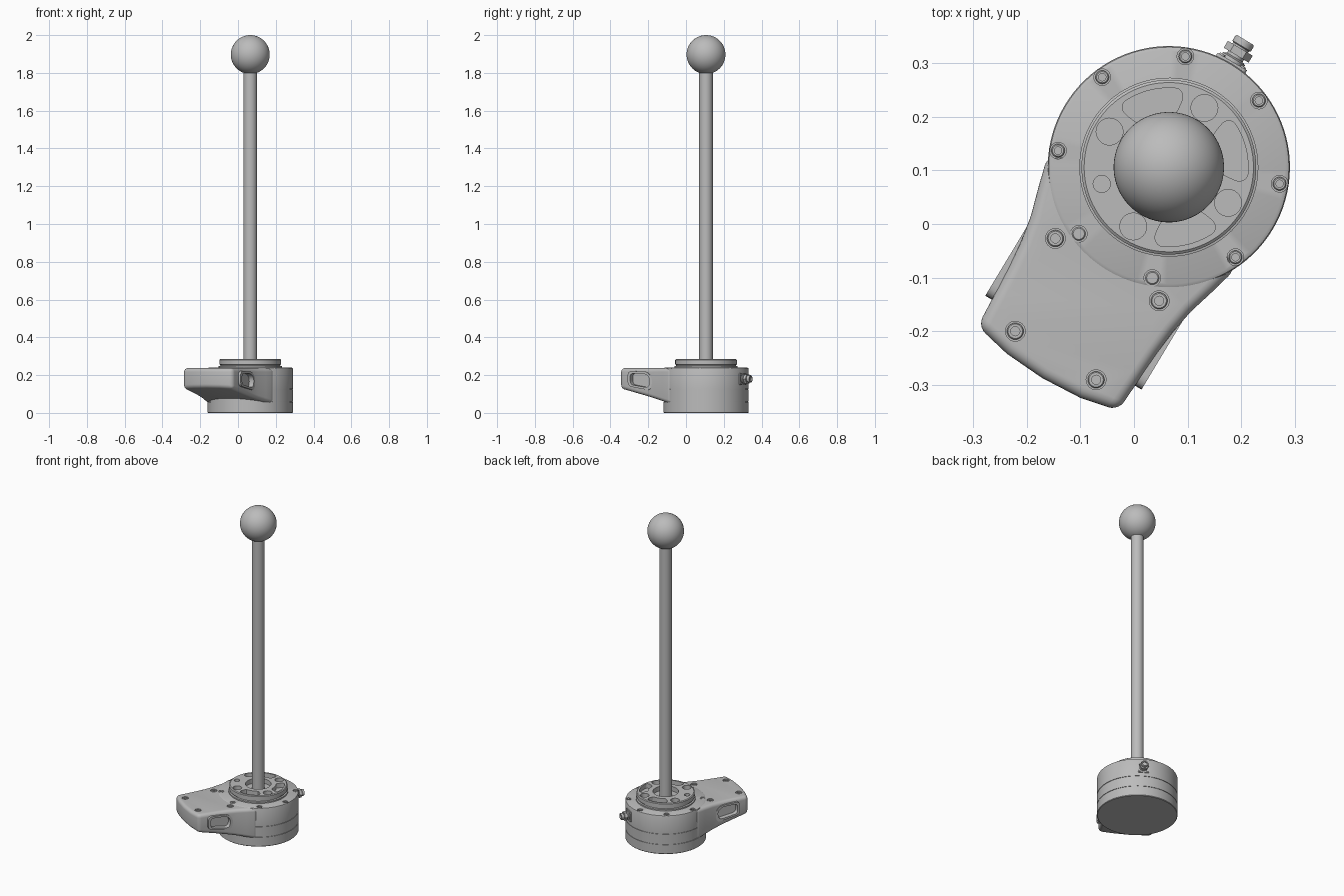
import bpy, bmesh, math
from math import sin, cos, pi, radians

cube = bpy.data.objects.get("Cube")
if cube:
    bpy.data.objects.remove(cube)

CX, CY, TURN = 0.065, 0.106, radians(-31)   # column axis and heading of the arm

grey = bpy.data.materials.new("satin_grey")
grey.use_nodes = True
colour = (0.5, 0.5, 0.5, 1)
grey.diffuse_color = colour
grey.node_tree.nodes["Principled BSDF"].inputs["Base Color"].default_value = colour


def finish(name, bm):
    bmesh.ops.remove_doubles(bm, verts=bm.verts, dist=1e-5)
    bmesh.ops.recalc_face_normals(bm, faces=bm.faces)
    me = bpy.data.meshes.new(name)
    bm.to_mesh(me)
    bm.free()
    me.materials.append(grey)
    ob = bpy.data.objects.new(name, me)
    bpy.context.collection.objects.link(ob)
    ob.location = (CX, CY, 0)
    ob.rotation_euler = (0, 0, TURN)
    return ob


def select(ob):
    bpy.ops.object.select_all(action='DESELECT')
    ob.select_set(True)
    bpy.context.view_layer.objects.active = ob


def smooth(ob, angle=32):
    select(ob)
    bpy.ops.object.shade_smooth_by_angle(angle=radians(angle))


def up(x, y, h):
    return (x, y, h)


def sideways(y, z, h):
    return (h, y, z)


def backward(x, z, h):
    return (x, h, z + 0.18)


def add_prism(bm, pts, lo, hi, place=up):
    """Extrude an outline from lo to hi; lo may be a function of the point."""
    low = [bm.verts.new(place(*p, lo(*p) if callable(lo) else lo)) for p in pts]
    high = [bm.verts.new(place(*p, hi)) for p in pts]
    bm.faces.new(low)
    bm.faces.new(high)
    for i in range(len(pts)):
        j = (i + 1) % len(pts)
        bm.faces.new((low[i], low[j], high[j], high[i]))


def prism(name, pts, lo, hi, place=up):
    bm = bmesh.new()
    add_prism(bm, pts, lo, hi, place)
    return finish(name, bm)


def circle(x, y, r, n=32):
    return [(x + r * cos(2 * pi * i / n), y + r * sin(2 * pi * i / n)) for i in range(n)]


def lathe(name, profile, x=0, y=0, steps=32, place=up):
    """Turn a profile of (radius, height) about an axis."""
    bm = bmesh.new()
    rings = []
    for r, h in profile:
        rings.append([bm.verts.new(place(px, py, h)) for px, py in circle(x, y, r, steps)]
                     if r else [bm.verts.new(place(x, y, h))] * steps)
    for a, b in zip(rings, rings[1:]):
        for i in range(steps):
            j = (i + 1) % steps
            bm.faces.new(list(dict.fromkeys((a[i], a[j], b[j], b[i]))))
    ob = finish(name, bm)
    smooth(ob)
    return ob


def rounded(pts, radius, n=5):
    """Round each corner of an outline with a small curve."""
    out = []
    for i, (x, y) in enumerate(pts):
        ends = []
        for qx, qy in (pts[i - 1], pts[(i + 1) % len(pts)]):
            d = math.hypot(qx - x, qy - y)
            f = min(radius, d * 0.48) / d
            ends.append((x + (qx - x) * f, y + (qy - y) * f))
        for k in range(n + 1):
            t = k / n
            out.append(tuple((1 - t) ** 2 * a + 2 * t * (1 - t) * c + t * t * b
                             for a, c, b in zip(ends[0], (x, y), ends[1])))
    return out


def cut(ob, cutter):
    mod = ob.modifiers.new("cut", 'BOOLEAN')
    mod.operation, mod.solver, mod.object = 'DIFFERENCE', 'EXACT', cutter
    select(ob)
    bpy.ops.object.modifier_apply(modifier="cut")
    bpy.data.objects.remove(cutter)
    smooth(ob)


def holes(name, outlines, lo, hi):
    bm = bmesh.new()
    for pts in outlines:
        add_prism(bm, pts, lo, hi)
    return finish(name, bm)


def screw(name, x, y, r, z):
    lathe(name, [(0, z - 0.012), (r, z - 0.012), (r, z - 0.003), (r - 0.002, z - 0.001),
                 (r * 0.55, z - 0.001), (r * 0.55, z - 0.007), (0, z - 0.007)], x, y, 24)


def polar(r, deg):
    return r * cos(radians(deg)), r * sin(radians(deg))


# Round base housing with two seams
R, TOP = 0.226, 0.24
profile = [(0, 0), (R - 0.003, 0), (R, 0.003)]
for seam in (0.06, 0.125):
    profile += [(R, seam - 0.0015), (R - 0.003, seam - 0.0015),
                (R - 0.003, seam + 0.0015), (R, seam + 0.0015)]
profile += [(R, TOP - 0.008), (R - 0.002, TOP - 0.003), (R - 0.008, TOP), (0, TOP)]
housing = lathe("base_housing", profile, steps=96)
spots = [polar(0.209, 22.5 + 45 * i) for i in range(8)]
cut(housing, holes("housing_cutter", [circle(*s, 0.0155, 24) for s in spots], TOP - 0.01, TOP + 0.02))
for i, s in enumerate(spots):
    screw(f"housing_screw_{i + 1}", *s, 0.0125, TOP)

# Output flange with bores, kidney pockets and a centre recess
FT = 0.285
flange = lathe("output_flange", [(0, 0.235), (0.167, 0.235), (0.167, 0.248), (0.158, 0.25),
                                 (0.158, 0.254), (0.163, 0.256), (0.163, FT - 0.004),
                                 (0.158, FT), (0, FT)], steps=96)


def kidney(mid):
    arc = [mid - 26 + 52 * i / 12 for i in range(13)]
    return rounded([polar(0.148, a) for a in arc[1:-1]] + [polar(0.135, arc[-1])]
                   + [polar(0.1, a) for a in arc[-2:0:-1]] + [polar(0.135, arc[0])], 0.012, 3)


bores = [circle(*polar(0.129, a), 0.025) for a in range(0, 360, 90)]
bores += [kidney(a) for a in (45, 135, 315)]
bores += [circle(*polar(0.129, 225), 0.016), circle(0, 0, 0.072, 48)]
cut(flange, holes("flange_cutter", bores, FT - 0.028, FT + 0.02))

# Upright rod and ball
lathe("upright_rod", [(0, 0.25), (0.036, 0.25), (0.036, 1.85), (0, 1.85)], steps=48)
ball = [(0.103 * sin(pi * i / 32), 1.897 - 0.103 * cos(pi * i / 32)) for i in range(1, 32)]
lathe("ball", [(0, 1.794)] + ball + [(0, 2.0)], steps=64)

# Flared arm with sloping underside
half = [(0.165, -0.07), (0.205, -0.098), (0.19, -0.155), (0.174, -0.21), (0.165, -0.26),
        (0.16, -0.31), (0.157, -0.36), (0.153, -0.438), (0.08, -0.454)]
outline = half + [(0, -0.459)] + [(-x, y) for x, y in reversed(half)]
arm_top = 0.237
arm = prism("arm", outline, lambda x, y: 0.047 + (-y - 0.1) * 0.24, arm_top)
bev = arm.modifiers.new("bevel", 'BEVEL')
bev.width, bev.segments, bev.limit_method, bev.angle_limit = 0.02, 5, 'ANGLE', radians(35)
bev.use_clamp_overlap = False
select(arm)
bpy.ops.object.modifier_apply(modifier="bevel")

# Side windows: a pocket in each flank with a thin raised rim
window = [(-0.382, 0.142), (-0.382, 0.222), (-0.26, 0.218), (-0.228, 0.18), (-0.24, 0.118)]
mid_y, mid_z = -0.305, 0.175
inner = rounded([(mid_y + (y - mid_y) * 0.8, mid_z + (z - mid_z) * 0.74) for y, z in window], 0.022)
outer = rounded(window, 0.026)
for side, s in (("left", 1), ("right", -1)):
    cut(arm, prism("pocket_cutter", inner, s * 0.142, s * 0.2, sideways))
    rim = prism(f"{side}_window_rim", outer, s * 0.152, s * 0.17, sideways)
    cut(rim, prism("rim_cutter", inner, s * 0.14, s * 0.2, sideways))

# Arm cover screws
spots = [(s * x, y) for s in (-1, 1) for x, y in ((0.113, -0.223), (0.088, -0.41))]
cut(arm, holes("arm_cutter", [circle(*p, 0.0185, 24) for p in spots], arm_top - 0.01, arm_top + 0.02))
for i, p in enumerate(spots):
    screw(f"arm_screw_{i + 1}", *p, 0.0155, arm_top)

# Cable connector on the back
plate = [(-0.032, -0.032), (0.032, -0.032), (0.032, 0.032), (-0.032, 0.032)]
smooth(prism("connector_plate", rounded(plate, 0.008), 0.205, 0.23, backward))
for i, (x, z) in enumerate(plate):
    lathe(f"plate_screw_{i + 1}", [(0, 0.22), (0.006, 0.22), (0.006, 0.233), (0, 0.233)],
          x * 0.7, z * 0.7, 12, backward)
lathe("connector_barrel", [(0, 0.22), (0.024, 0.22), (0.024, 0.236), (0.017, 0.239), (0.017, 0.262),
                           (0.02, 0.264), (0.02, 0.274), (0.018, 0.277), (0.012, 0.277),
                           (0.012, 0.268), (0, 0.268)], steps=32, place=backward)
prism("connector_nut", circle(0, 0, 0.027, 6), 0.244, 0.259, backward)
